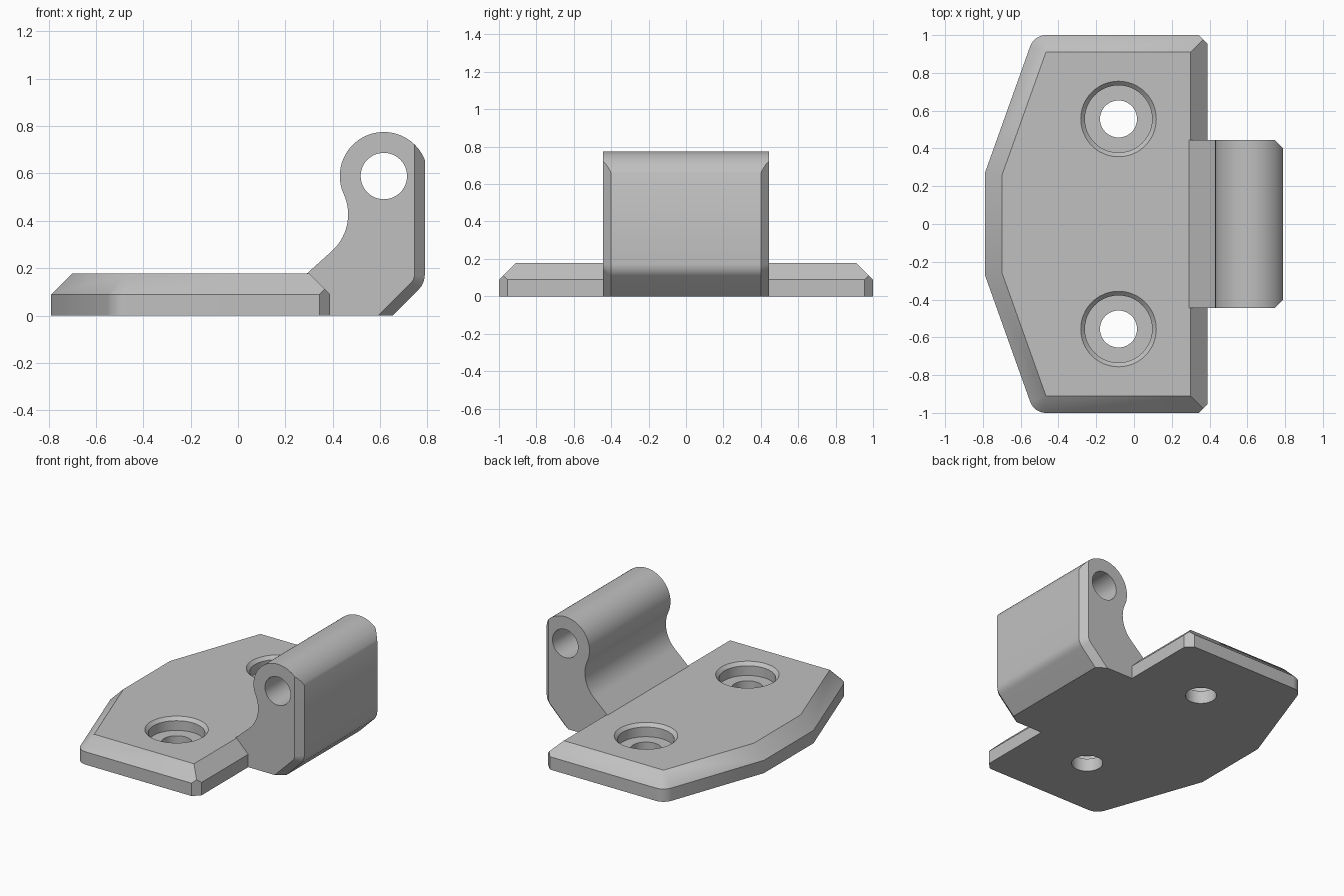
import bpy, bmesh
from math import cos, sin, tan, pi, radians, sqrt, acos, atan2
from mathutils import Vector

cube = bpy.data.objects.get("Cube")
if cube:
    bpy.data.objects.remove(cube, do_unlink=True)

GREY = (0.527, 0.527, 0.527, 1)
metal = bpy.data.materials.new("plain grey")
metal.use_nodes = True
metal.diffuse_color = GREY
metal.node_tree.nodes["Principled BSDF"].inputs["Base Color"].default_value = GREY

PLATE_H, CHAMFER = 0.178, 0.089


def make_object(name, bm):
    bmesh.ops.recalc_face_normals(bm, faces=bm.faces)
    mesh = bpy.data.meshes.new(name)
    bm.to_mesh(mesh)
    bm.free()
    mesh.materials.append(metal)
    obj = bpy.data.objects.new(name, mesh)
    bpy.context.collection.objects.link(obj)
    return obj


def loft(name, rings):
    """Skin a list of equal-length point rings and cap both ends."""
    bm = bmesh.new()
    rows = [[bm.verts.new(p) for p in ring] for ring in rings]
    n = len(rows[0])
    for a, b in zip(rows, rows[1:]):
        for i in range(n):
            j = (i + 1) % n
            bm.faces.new((a[i], a[j], b[j], b[i]))
    bm.faces.new(rows[0])
    bm.faces.new(rows[-1])
    bmesh.ops.remove_doubles(bm, verts=bm.verts, dist=1e-5)
    return make_object(name, bm)


def arc(cx, cz, r, start, end, steps):
    angles = [start + (end - start) * i / steps for i in range(steps + 1)]
    return [(cx + r * cos(a), cz + r * sin(a)) for a in angles]


def combine(target, other, operation):
    mod = target.modifiers.new(operation.lower(), 'BOOLEAN')
    mod.operation, mod.solver, mod.object = operation, 'EXACT', other
    bpy.context.view_layer.objects.active = target
    bpy.ops.object.modifier_apply(modifier=mod.name)
    bpy.data.objects.remove(other, do_unlink=True)


# Base plate: hull of a chamfered outline with a rounded and a clipped corner
left, right, clip = -0.789, 0.389, 0.045
cx, cy, slope = -0.466, 1 - CHAMFER, 2.8
corner = arc(cx, cy, CHAMFER, pi / 2, pi - atan2(1, slope), 8)
ex, ey = corner[-1]
outline = corner + [(left, ey - (ex - left) * slope),
                    (right - clip, 1), (right, 1 - clip)]
inner_left = left + CHAMFER
top = [(cx, cy), (inner_left, cy - (cx - inner_left) * slope),
       (right - CHAMFER, cy)]
points = [(x, y, z) for x, y in outline for z in (0, PLATE_H - CHAMFER)]
points += [(x, y, PLATE_H) for x, y in top]
points.append((right - clip / 2, 1 - clip / 2, PLATE_H - CHAMFER + clip / 2))
bm = bmesh.new()
for x, y, z in points:
    for side in (1, -1):
        bm.verts.new((x, y * side, z))
bmesh.ops.convex_hull(bm, input=bm.verts)
bmesh.ops.dissolve_limit(bm, angle_limit=radians(0.5),
                         verts=bm.verts, edges=bm.edges)
plate = make_object("hinge_leaf", bm)

# Knuckle: side profile with chamfered ends along its outer face
half, bevel = 0.444, 0.044
kx, kz, kr = 0.616, 0.589, 0.186            # barrel
sx, sz, sr = 0.256, 0.427, 0.209            # concave throat
back = 0.789
join = atan2(kz - sz, kx - sx)
foot = radians(-48)
full_angle = acos((back - kx) / kr)
bevel_angle = acos((back - bevel - kx) / kr)

throat = arc(sx, sz, sr, foot, join, 24)
barrel = arc(kx, kz, kr, join + pi, bevel_angle, 32)
crest = arc(kx, kz, kr, bevel_angle, full_angle, 6)[1:]
fx, fz = throat[0]
embed = 0.25
start = [(embed, 0), (embed, fz - (fx - embed) * tan(foot + pi / 2))]
shared = start + throat + barrel[1:]

heel = 0.653                                 # foot of the 45 degree slope
heel_in = heel - bevel * sqrt(2) + 0.002


def heel_curve(face_x, foot_x, r):
    """Rounded turn from the outer face into the sloping underside."""
    z = face_x - foot_x + r * tan(pi / 8)
    return arc(face_x - r, z, r, 0, -pi / 4, 8)


turn = heel_curve(back, heel, 0.09)
turn_in = heel_curve(back - bevel, heel_in, 0.046)
outer = [(x, z, half) for x, z in shared]
outer += [(x, z, half - (x - back + bevel)) for x, z in crest]
outer += [(x, z, half - bevel) for x, z in turn + [(heel, 0)]]
outer += [(heel_in, 0, half)]
inner = [(x, z, half) for x, z in
         shared + [shared[-1]] * len(crest) + turn_in + [(heel_in, 0)] * 2]


def ring(profile, side):
    return [Vector((x, y * side, z)) for x, z, y in profile]


knuckle = loft("knuckle", [ring(inner, -1), ring(outer, -1),
                           ring(outer, 1), ring(inner, 1)])
combine(plate, knuckle, 'UNION')

# Pin bore through the knuckle
bore_r = 0.098
bore = loft("pin_bore", [[(x, y, z) for x, z in arc(kx, kz, bore_r, 0, 2 * pi, 48)[:-1]]
                         for y in (-0.6, 0.6)])
combine(plate, bore, 'DIFFERENCE')

# Stepped screw holes with a small chamfered rim
steps = [(bore_r, -0.1), (bore_r, PLATE_H / 2), (0.178, PLATE_H / 2),
         (0.178, PLATE_H - 0.022), (0.222, PLATE_H + 0.022)]
for side in (1, -1):
    hole = loft("screw_hole", [[(x, y, z) for x, y in
                                arc(-0.082, 0.556 * side, r, 0, 2 * pi, 48)[:-1]]
                               for r, z in steps])
    combine(plate, hole, 'DIFFERENCE')

# Smooth the round parts, keep the edges crisp
bpy.ops.object.select_all(action='DESELECT')
plate.select_set(True)
bpy.context.view_layer.objects.active = plate
bpy.ops.object.shade_smooth_by_angle(angle=radians(25))
